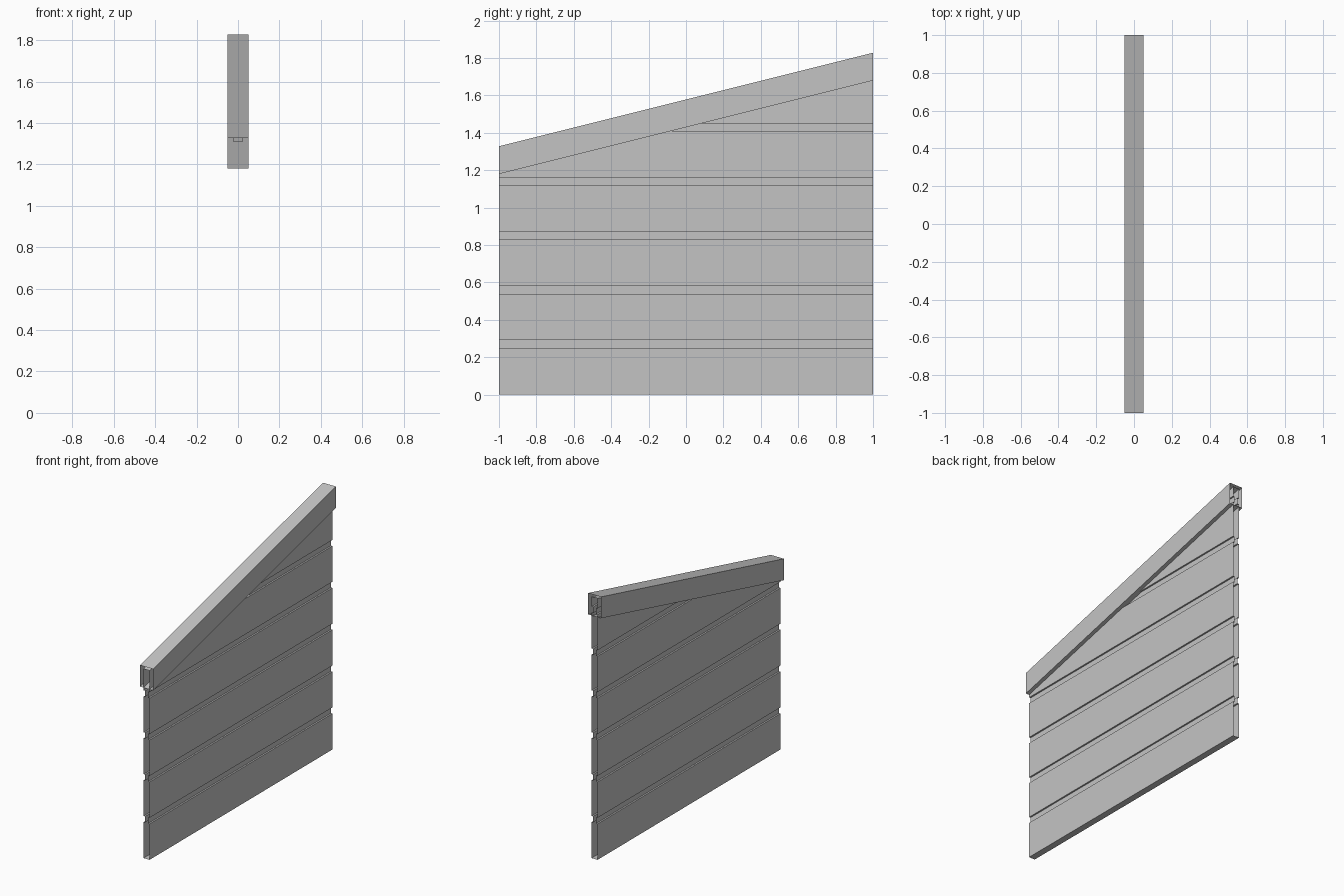
import bpy, bmesh
from mathutils import Vector

cube = bpy.data.objects.get("Cube")
if cube:
    bpy.data.objects.remove(cube, do_unlink=True)

SLOPE = 0.25          # rise of the roof line per unit of y
HALF = 0.023          # half thickness of the boards
RECESS = 0.012        # half thickness inside the grooves
PITCH, GAP = 0.29, 0.042

grey = bpy.data.materials.new("plain_grey")
grey.use_nodes = True
colour = (0.55, 0.55, 0.55, 1)
grey.diffuse_color = colour
grey.node_tree.nodes["Principled BSDF"].inputs["Base Color"].default_value = colour


def extrude_profile(profile, slope=0.0):
    """Closed prism along y from an x/z profile, sheared upward by slope."""
    bm = bmesh.new()
    rings = [[bm.verts.new((x, y, z + slope * y)) for x, z in profile]
             for y in (-1, 1)]
    n = len(profile)
    for i in range(n):
        j = (i + 1) % n
        bm.faces.new((rings[0][i], rings[0][j], rings[1][j], rings[1][i]))
    for ring in rings:
        bm.faces.new(ring)
    bmesh.ops.recalc_face_normals(bm, faces=bm.faces[:])
    return bm


def finish(bm, name):
    """Open both ends and place the part in the scene."""
    bmesh.ops.recalc_face_normals(bm, faces=bm.faces[:])
    ends = [f for f in bm.faces if abs(f.normal.y) > 0.99]
    bmesh.ops.delete(bm, geom=ends, context='FACES')
    mesh = bpy.data.meshes.new(name)
    bm.to_mesh(mesh)
    bm.free()
    mesh.materials.append(grey)
    bpy.context.collection.objects.link(bpy.data.objects.new(name, mesh))


# Grooved board panel, cut along the slope just under the cap
side = [(HALF, 0.0)]
for i in range(1, 7):
    top = i * PITCH + 0.001
    side += [(HALF, top - GAP), (RECESS, top - GAP), (RECESS, top), (HALF, top)]
side.append((HALF, 2.0))
bm = extrude_profile(side + [(-x, z) for x, z in reversed(side)])
cut = bmesh.ops.bisect_plane(
    bm, geom=bm.verts[:] + bm.edges[:] + bm.faces[:],
    plane_co=Vector((0, 0, 1.56)), plane_no=Vector((0, -SLOPE, 1)),
    clear_outer=True)
rim = [e for e in cut["geom_cut"] if isinstance(e, bmesh.types.BMEdge)]
bmesh.ops.edgeloop_fill(bm, edges=rim)
finish(bm, "board_panel")

# Sloping box cap along the top edge
cap = [(-0.05, 1.43), (0.05, 1.43), (0.05, 1.578), (-0.05, 1.578)]
finish(extrude_profile(cap, SLOPE), "sloping_cap")
